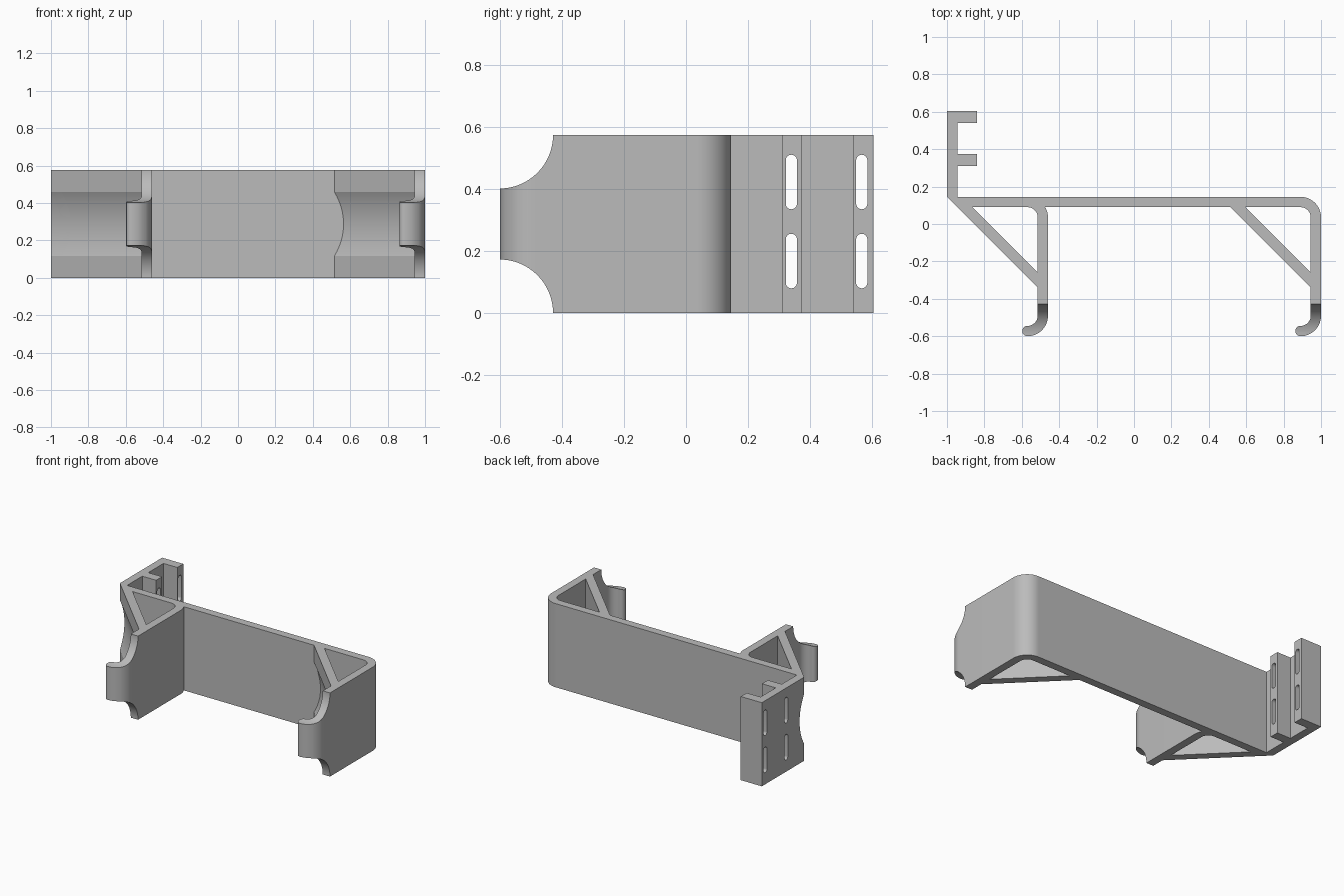
import bpy, bmesh, math
from mathutils import Vector

if "Cube" in bpy.data.objects:
    bpy.data.objects.remove(bpy.data.objects["Cube"])

HEIGHT = 0.575
THICK = 0.055
SPACING = 1.46          # distance between the two arms
MID = HEIGHT / 2

grey = bpy.data.materials.new("light_grey")
grey.use_nodes = True
grey.diffuse_color = (0.5, 0.5, 0.5, 1)
grey.node_tree.nodes["Principled BSDF"].inputs["Base Color"].default_value = (0.5, 0.5, 0.5, 1)


def arc(cx, cy, r, start, end, steps=18):
    """Points on a circular arc, angles in degrees."""
    angles = [math.radians(start + (end - start) * i / steps) for i in range(steps + 1)]
    return [(cx + r * math.cos(a), cy + r * math.sin(a)) for a in angles]


def extrude(name, points, direction, to_3d):
    """Closed prism from a 2D profile."""
    bm = bmesh.new()
    face = bm.faces.new([bm.verts.new(to_3d(u, v)) for u, v in points])
    new = bmesh.ops.extrude_face_region(bm, geom=[face])["geom"]
    verts = [g for g in new if isinstance(g, bmesh.types.BMVert)]
    bmesh.ops.translate(bm, verts=verts, vec=direction)
    bmesh.ops.recalc_face_normals(bm, faces=bm.faces)
    mesh = bpy.data.meshes.new(name)
    bm.to_mesh(mesh)
    bm.free()
    obj = bpy.data.objects.new(name, mesh)
    bpy.context.collection.objects.link(obj)
    return obj


def upright(name, points):
    """Part with a plan-view profile, standing on the ground."""
    obj = extrude(name, points, (0, 0, HEIGHT), lambda x, y: (x, y, 0))
    obj.data.materials.append(grey)
    return obj


def cylinder(name, radius, location, axis, length):
    bpy.ops.mesh.primitive_cylinder_add(
        vertices=128, radius=radius, depth=length, location=location,
        rotation=Vector(axis).to_track_quat("Z", "Y").to_euler())
    obj = bpy.context.object
    obj.name = name
    obj.hide_render = True
    return obj


def finish(obj, cutters=()):
    """Apply the cuts and smooth the rounded surfaces."""
    bpy.ops.object.select_all(action="DESELECT")
    bpy.context.view_layer.objects.active = obj
    obj.select_set(True)
    for cutter in cutters:
        mod = obj.modifiers.new("cut", "BOOLEAN")
        mod.operation = "DIFFERENCE"
        mod.solver = "EXACT"
        mod.object = cutter
        bpy.ops.object.modifier_apply(modifier=mod.name)
    bpy.ops.object.shade_smooth_by_angle(angle=math.radians(12))


# Cutters: round notches beside the hooks, and mounting slots
notches = [cylinder("notch_cutter", 0.173, (0, -0.602, z), (1, 0, 0), 3)
           for z in (0, HEIGHT)]
slots = []
for y in (0.34, 0.567):
    for z in (0.168, 0.423):
        outline = arc(y, z + 0.07, 0.018, 0, 180) + arc(y, z - 0.07, 0.018, 180, 360)
        slot = extrude("slot_cutter", outline, (0.4, 0, 0), lambda u, v: (-1.1, u, v))
        slot.hide_render = True
        slots.append(slot)

# Arms with hooked ends, and diagonal braces with a shallow hollow
grooves = []
for side, dx in (("right", 0), ("left", SPACING)):
    cx = -0.57 + dx
    top, bottom = 0.035, -0.49
    r_out, r_in = 0.11, 0.11 - THICK
    profile = (arc(cx, top, r_out, 90, 0)
               + arc(cx, bottom, r_out, 0, -90)
               + arc(cx, bottom - r_out + THICK / 2, THICK / 2, -90, -270)[1:-1]
               + arc(cx, bottom, r_in, -90, 0)
               + arc(cx, top, r_in, 0, 90))
    finish(upright(side + "_hooked_arm", profile), notches)

    brace = upright(side + "_brace", [
        (-0.945 + dx, 0.09), (-0.515 + dx, -0.34),
        (-0.515 + dx, -0.26), (-0.865 + dx, 0.09)])
    offset = 0.405 / math.sqrt(2)
    groove = cylinder("groove_cutter", 0.44,
                      (-0.7575 + dx - offset, -0.0975 - offset, MID), (1, -1, 0), 2)
    grooves.append(groove)
    finish(brace, [groove])

# Long back plate, mitred into the outer brace
plate = upright("back_plate", [(-1, 0.145), (-0.945, 0.09), (0.89, 0.09), (0.89, 0.145)])
finish(plate, grooves[:1])

# Mounting wall with two slotted prongs
wall_in, prong = -1 + THICK, -0.84
wall = upright("mounting_wall", [
    (-1, 0.145), (wall_in, 0.145), (wall_in, 0.31), (prong, 0.31),
    (prong, 0.375), (wall_in, 0.375), (wall_in, 0.54), (prong, 0.54),
    (prong, 0.605), (-1, 0.605)])
finish(wall, grooves[:1] + slots)

for helper in notches + slots + grooves:
    bpy.data.objects.remove(helper)
